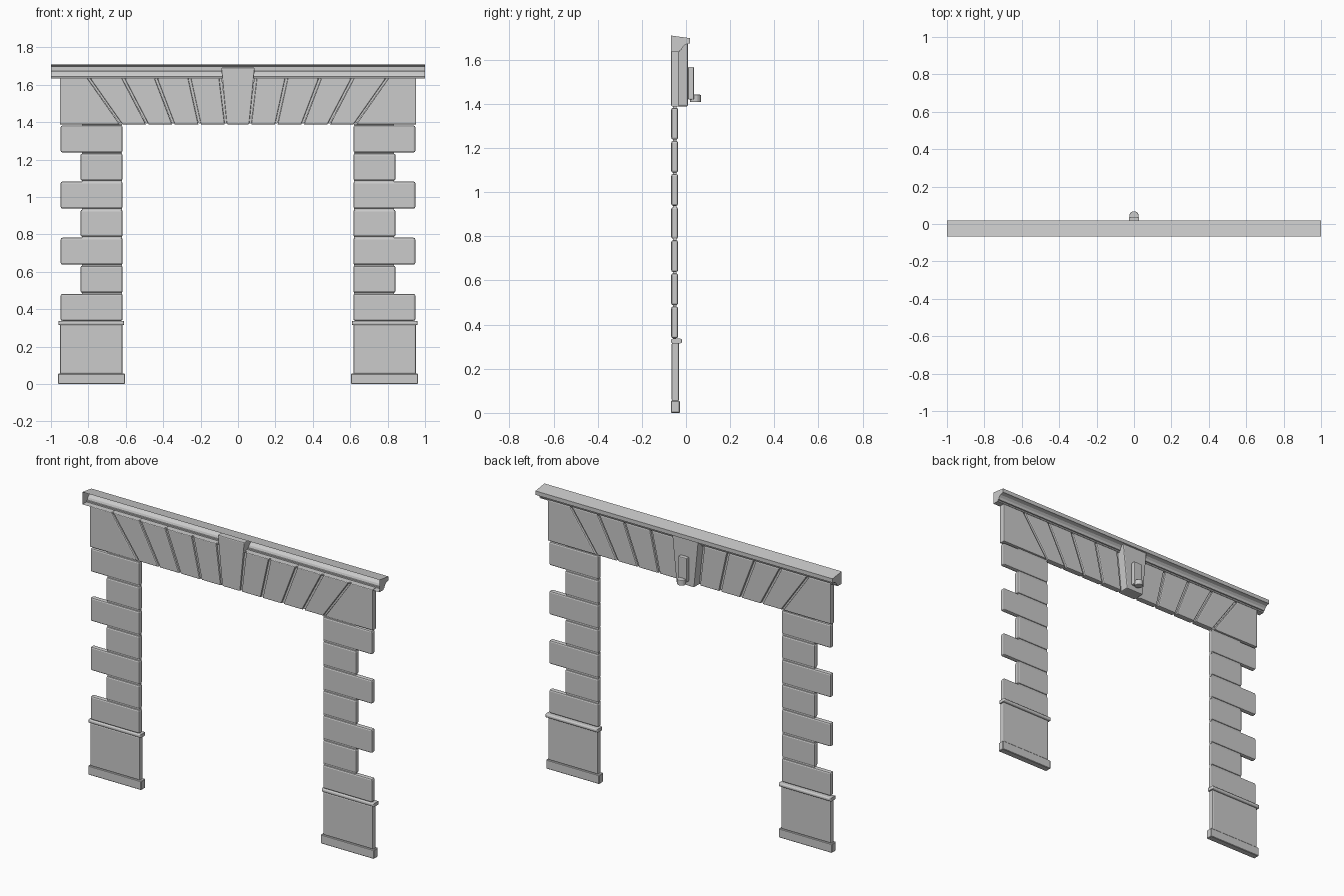
import bpy, bmesh

if "Cube" in bpy.data.objects:
    bpy.data.objects.remove(bpy.data.objects["Cube"])

BACK = -0.068  # plane of the flat (front, -y) side


def finish(name, bm, mirror=False):
    me = bpy.data.meshes.new(name)
    bm.to_mesh(me)
    bm.free()
    ob = bpy.data.objects.new(name, me)
    bpy.context.collection.objects.link(ob)
    if mirror:
        m = ob.modifiers.new("Mirror", 'MIRROR')
        m.use_mirror_merge = False
    return ob


def slab(name, outline, y0, y1, bevel=0.0, mirror=True, segments=2, corners=False):
    """Solid prism between y0 and y1 with eased face edges; outline is (x, z) points."""
    bm = bmesh.new()
    back = [bm.verts.new((x, y0, z)) for x, z in outline]
    front = [bm.verts.new((x, y1, z)) for x, z in outline]
    n = len(outline)
    bm.faces.new(back)
    bm.faces.new(front[::-1])
    for i in range(n):
        j = (i + 1) % n
        bm.faces.new((back[j], back[i], front[i], front[j]))
    bmesh.ops.recalc_face_normals(bm, faces=bm.faces)
    if bevel:
        edges = [e for e in bm.edges
                 if corners or abs(e.verts[0].co.y - e.verts[1].co.y) < 1e-6]
        bmesh.ops.bevel(bm, geom=edges, offset=bevel, segments=segments,
                        profile=0.5, affect='EDGES', clamp_overlap=True)
    return finish(name, bm, mirror)


def rect(x0, x1, z0, z1):
    return [(x0, z0), (x1, z0), (x1, z1), (x0, z1)]


def sweep_x(name, profile, x0, x1):
    """Extrude an open (y, z) profile along x."""
    bm = bmesh.new()
    a = [bm.verts.new((x0, y, z)) for y, z in profile]
    b = [bm.verts.new((x1, y, z)) for y, z in profile]
    for i in range(len(profile) - 1):
        bm.faces.new((a[i], b[i], b[i + 1], a[i + 1]))
    return finish(name, bm)


# Pier foot: base, plinth and cap moulding
slab("pier_base", rect(0.604, 0.962, 0.0, 0.055), BACK, -0.028, 0.003, segments=1, corners=True)
slab("pier_plinth", rect(0.618, 0.952, 0.055, 0.318), -0.065, -0.031, 0.007)
slab("pier_moulding", rect(0.609, 0.961, 0.315, 0.336), BACK, -0.018, 0.008, segments=3)

# Alternating long and short quoin stones with recessed joints
pitch = 0.15
for i in range(7):
    z0 = 0.338 + i * pitch
    outer = 0.948 if i % 2 == 0 else 0.842
    slab(f"quoin_stone_{i + 1}", rect(0.617, outer, z0, z0 + 0.144), -0.067, -0.036,
         0.009, corners=True)
    slab(f"quoin_joint_{i + 1}", rect(0.619, 0.835, z0 + 0.142, z0 + pitch + 0.002),
         -0.06, -0.042)

# Fan of wedge stones: joint centre lines as (x at bottom, x at top)
Z0, Z1, G = 1.388, 1.637, 0.007
joints = [(0.064, 0.094), (0.205, 0.26), (0.345, 0.44), (0.485, 0.615), (0.625, 0.80)]
for i, (b, t) in enumerate(joints):
    if i < len(joints) - 1:
        nb, nt = joints[i + 1]
        right = [(nb - G, Z0), (nt - G, Z1)]
    else:
        right = [(0.953, Z0), (0.953, Z1)]
    slab(f"wedge_stone_{i + 1}", [(b + G, Z0)] + right + [(t + G, Z1)], BACK, -0.031, 0.006)
    slab(f"wedge_joint_{i + 1}",
         [(b - G, Z0 + .004), (b + G, Z0 + .004), (t + G, Z1), (t - G, Z1)], -0.058, -0.043)

# Keystone
slab("keystone", [(-0.06, Z0), (0.06, Z0), (0.09, 1.692), (-0.09, 1.692)], BACK, 0.009,
     0.006, mirror=False, corners=True)

# Cornice: moulded strip, open on the flat side, with end caps
profile = [(BACK, 1.709), (0.019, 1.697), (0.019, 1.673), (0.01, 1.672),
           (-0.005, 1.667), (-0.016, 1.656), (-0.021, 1.643),
           (-0.029, 1.642), (-0.029, 1.634), (BACK, 1.634)]
sweep_x("cornice", profile, -1.0, 1.0)
bm = bmesh.new()
bm.faces.new([bm.verts.new((1.0, y, z)) for y, z in profile])
finish("cornice_end", bm, True)

# Tablet on the keystone
tablet = slab("keystone_tablet", rect(-0.028, 0.028, 1.419, 1.567), 0.009, 0.036,
              0.005, mirror=False, corners=True)

# Round boss at the foot of the tablet
bm = bmesh.new()
bmesh.ops.create_cone(bm, cap_ends=True, segments=20, radius1=0.025, radius2=0.025, depth=0.034)
bmesh.ops.translate(bm, vec=(0, 0.043, 1.424), verts=bm.verts)
rims = [e for e in bm.edges if abs(e.verts[0].co.z - e.verts[1].co.z) < 1e-5]
bmesh.ops.bevel(bm, geom=rims, offset=0.004, segments=2, profile=0.5, affect='EDGES')
finish("tablet_boss", bm)
